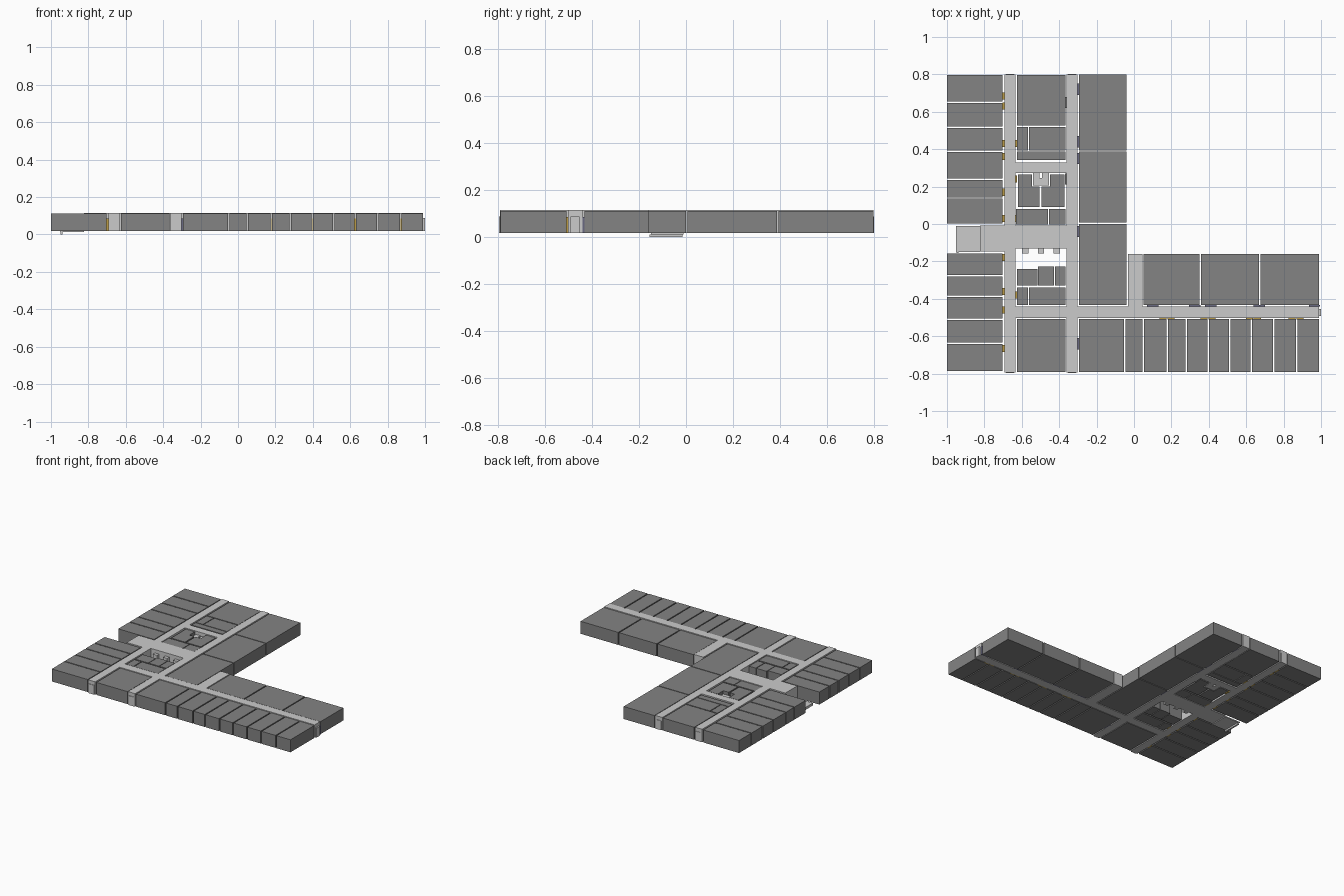
import bpy, bmesh, math

if "Cube" in bpy.data.objects:
    bpy.data.objects.remove(bpy.data.objects["Cube"])


def material(name, rgb):
    m = bpy.data.materials.new(name)
    m.diffuse_color = (*rgb, 1)
    m.use_nodes = True
    m.node_tree.nodes["Principled BSDF"].inputs["Base Color"].default_value = m.diffuse_color
    return m


ROOM = material("dark_grey", (0.23, 0.23, 0.23))
OCHRE = material("ochre", (0.5, 0.33, 0.06))
NAVY = material("slate_blue", (0.14, 0.14, 0.22))
FLOOR, ROOF, CEIL = 0.018, 0.112, 0.115


def block(name, rects, z0=FLOOR, z1=ROOF, mat=None):
    """Extrude the union of (x0, x1, y0, y1) rectangles into one clean solid."""
    xs = sorted({v for r in rects for v in r[:2]})
    ys = sorted({v for r in rects for v in r[2:]})
    bm = bmesh.new()
    for xa, xb in zip(xs, xs[1:]):
        for ya, yb in zip(ys, ys[1:]):
            cx, cy = (xa + xb) / 2, (ya + yb) / 2
            if any(r[0] < cx < r[1] and r[2] < cy < r[3] for r in rects):
                bm.faces.new([bm.verts.new((x, y, z0)) for x, y in
                              ((xa, ya), (xb, ya), (xb, yb), (xa, yb))])
    bmesh.ops.remove_doubles(bm, verts=bm.verts, dist=1e-5)
    top = bmesh.ops.extrude_face_region(bm, geom=bm.faces[:], use_keep_orig=True)
    for v in top["geom"]:
        if isinstance(v, bmesh.types.BMVert):
            v.co.z = z1
    bmesh.ops.recalc_face_normals(bm, faces=bm.faces)
    bmesh.ops.dissolve_limit(bm, angle_limit=math.radians(1),
                             verts=bm.verts, edges=bm.edges)
    me = bpy.data.meshes.new(name)
    bm.to_mesh(me)
    bm.free()
    ob = bpy.data.objects.new(name, me)
    bpy.context.collection.objects.link(ob)
    if mat:
        me.materials.append(mat)
    return ob


def room_row(name, cuts, lo, hi, along_x, gap=0.008):
    """Row of rooms between successive cut positions."""
    for i, (a, b) in enumerate(zip(cuts, cuts[1:])):
        a, b = a + gap / 2, b - gap / 2
        r = (a, b, lo, hi) if along_x else (lo, hi, a, b)
        block(f"{name}_{i + 1}", [r], mat=ROOM)


# Outer west offices, either side of the entrance
room_row("west_office_north", [0.0, 0.139, 0.24, 0.39, 0.518, 0.652, 0.801],
         -1.0, -0.702, False)
room_row("west_office_south", [-0.79, -0.637, -0.508, -0.385, -0.278, -0.154],
         -1.0, -0.702, False)
# Large halls east of the second corridor
room_row("east_hall", [-0.437, 0.004, 0.39, 0.801], -0.295, -0.04, False, 0.006)
# Wing rooms along the south front and on the north side
room_row("south_room", [-0.299, -0.05, 0.05, 0.179, 0.28, 0.398, 0.513, 0.628,
                        0.746, 0.869, 0.994], -0.79, -0.508, True)
room_row("wing_hall", [0.046, 0.353, 0.673, 0.994], -0.433, -0.16, True)

# Central core rooms between the two corridors
core = {
    "core_hall_north": [(-0.626, -0.367, 0.527, 0.797)],
    "core_hall_south": [(-0.626, -0.367, -0.79, -0.508)],
    "core_closet_north": [(-0.626, -0.568, 0.394, 0.519)],
    "core_office_north": [(-0.562, -0.367, 0.394, 0.519)],
    "core_strip_north": [(-0.626, -0.367, 0.342, 0.388)],
    "washroom_west": [(-0.62, -0.505, 0.09, 0.2), (-0.62, -0.545, 0.2, 0.265)],
    "washroom_east": [(-0.495, -0.372, 0.09, 0.2), (-0.45, -0.372, 0.2, 0.265)],
    "lobby_office_west": [(-0.63, -0.46, -0.002, 0.08)],
    "lobby_office_east": [(-0.455, -0.365, -0.002, 0.08)],
    "service_room_west": [(-0.626, -0.516, -0.33, -0.24)],
    "service_room_middle": [(-0.512, -0.428, -0.33, -0.226)],
    "service_room_east": [(-0.423, -0.367, -0.33, -0.226)],
    "core_closet_south": [(-0.626, -0.568, -0.433, -0.34)],
    "core_office_south": [(-0.562, -0.367, -0.433, -0.34)],
}
for name, rects in core.items():
    block(name, rects, mat=ROOM)

# Corridors and lobby as one connected volume
block("corridors", [
    (-0.693, -0.634, -0.793, 0.798),
    (-0.361, -0.302, -0.793, 0.798),
    (-0.64, -0.35, 0.273, 0.33),
    (-0.64, -0.35, -0.132, -0.007),
    (-0.823, -0.68, -0.148, -0.007),
    (-0.64, 0.99, -0.503, -0.44),
    (-0.033, 0.045, -0.45, -0.16),
], z1=CEIL)
block("washroom_vestibule", [(-0.541, -0.454, 0.205, 0.246),
                             (-0.541, -0.504, 0.246, 0.273),
                             (-0.491, -0.454, 0.246, 0.273)], z1=0.09)

# Entrance slab and step
block("entrance_slab", [(-0.952, -0.823, -0.15, -0.01)], 0.012, 0.02)
block("entrance_step", [(-0.95, -0.938, -0.155, -0.015)], 0.0, 0.012)

# Lift alcoves on the lobby's south wall
for i, x in enumerate((-0.582, -0.497, -0.413)):
    block(f"lift_alcove_{i + 1}", [(x - 0.017, x + 0.017, -0.157, -0.132)], z1=0.09)


def doors(name, fixed, places, along_x, mat, half=0.019):
    """Thin door leaves in the gap between corridor and rooms."""
    for i, p in enumerate(places):
        a, b = p - half, p + half
        lo, hi = fixed - 0.0045, fixed + 0.0045
        r = (a, b, lo, hi) if along_x else (lo, hi, a, b)
        block(f"{name}_{i + 1}", [r], z1=0.085, mat=mat)


doors("west_door", -0.6975, [0.685, 0.63, 0.43, 0.36, 0.17, 0.03, -0.18, -0.36,
                             -0.46, -0.665], False, OCHRE)
doors("core_west_door", -0.630, [0.43, 0.24, 0.03, -0.38], False, OCHRE)
doors("core_east_door", -0.364, [0.65, 0.24], False, ROOM, 0.03)
doors("hall_door", -0.2985, [0.72, 0.44, 0.35, -0.04, -0.64], False, NAVY, 0.03)
doors("south_door", -0.5055, [0.155, 0.198, 0.375, 0.417, 0.617, 0.659, 0.845,
                              0.888], True, OCHRE)
doors("wing_door", -0.4365, [0.1, 0.325, 0.41, 0.67, 0.965], True, NAVY, 0.03)

# Exit doors at the corridor ends
for i, x in enumerate((-0.6635, -0.3315)):
    block(f"south_exit_{i + 1}", [(x - 0.022, x + 0.022, -0.797, -0.793)], z1=0.088)
    block(f"north_exit_{i + 1}", [(x - 0.022, x + 0.022, 0.798, 0.801)], z1=0.088)
block("east_exit", [(0.99, 1.0, -0.492, -0.454)], z1=0.088)
